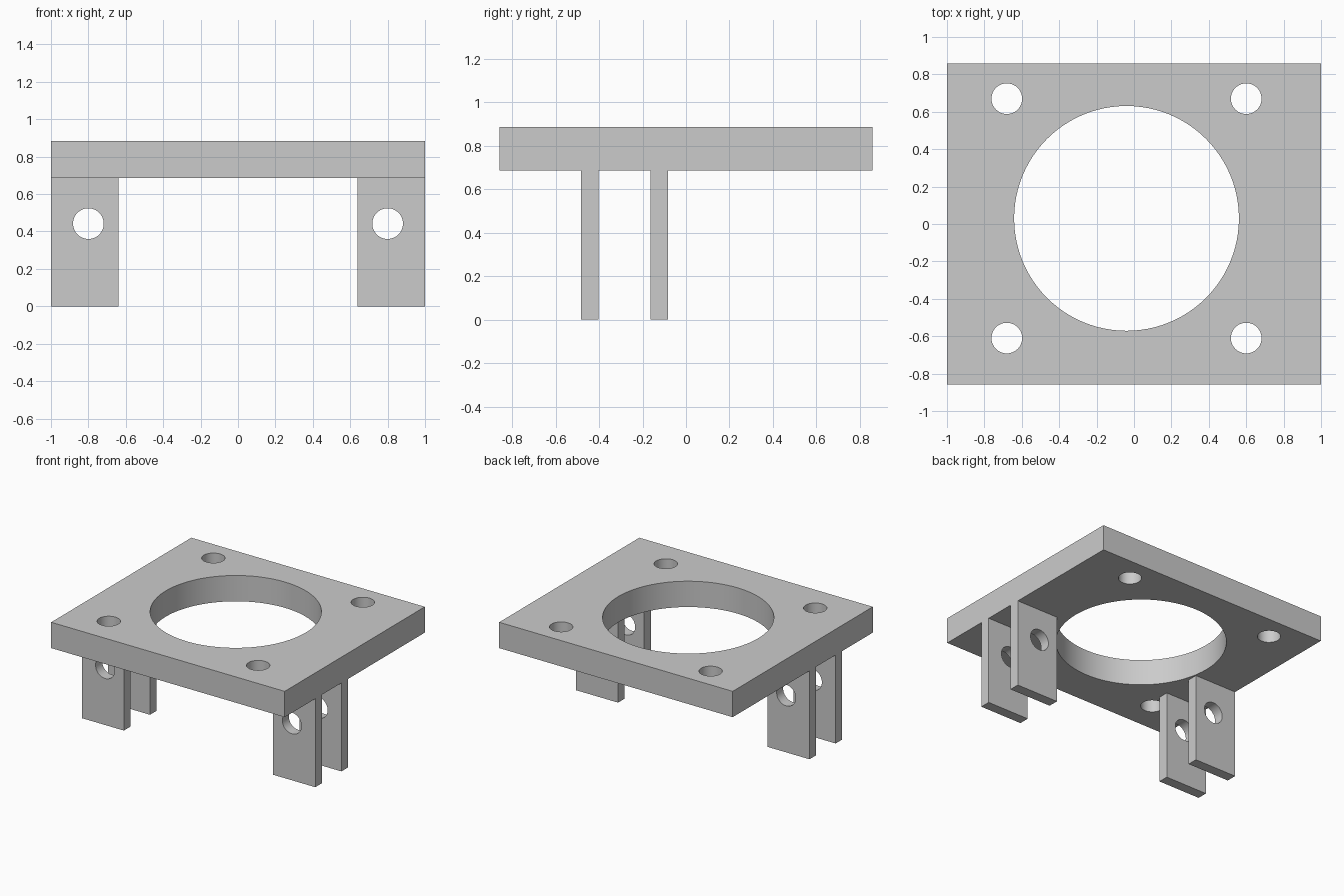
import bpy
from math import cos, sin, tau, radians

default = bpy.data.objects.get("Cube")
if default:
    bpy.data.objects.remove(default, do_unlink=True)

grey = bpy.data.materials.new("plain grey")
grey.use_nodes = True
colour = (0.6, 0.6, 0.6, 1)
grey.diffuse_color = colour
grey.node_tree.nodes["Principled BSDF"].inputs["Base Color"].default_value = colour


def circle(cx, cy, r, sides):
    return [(cx + r * cos(tau * i / sides), cy + r * sin(tau * i / sides))
            for i in range(sides)]


def rectangle(x0, x1, y0, y1):
    return [(x0, y0), (x1, y0), (x1, y1), (x0, y1)]


def drilled_slab(name, outlines, thickness, location, tilt=0):
    """Extrude a flat outline with holes, centred on its thickness."""
    curve = bpy.data.curves.new(name, "CURVE")
    curve.dimensions = "2D"
    curve.fill_mode = "BOTH"
    curve.extrude = thickness / 2
    for points in outlines:
        spline = curve.splines.new("POLY")
        spline.points.add(len(points) - 1)
        for point, (x, y) in zip(spline.points, points):
            point.co = (x, y, 0, 1)
        spline.use_cyclic_u = True
    slab = bpy.data.objects.new(name, curve)
    bpy.context.collection.objects.link(slab)
    slab.location = location
    slab.rotation_euler.x = radians(tilt)
    curve.materials.append(grey)
    bpy.ops.object.select_all(action="DESELECT")
    slab.select_set(True)
    bpy.context.view_layer.objects.active = slab
    bpy.ops.object.convert(target="MESH")
    bpy.ops.object.shade_smooth_by_angle(angle=radians(30))


# Mounting plate: large opening with four bolt holes around it
TOP, UNDERSIDE = 0.885, 0.685
cx, cy, spacing, bolt_r = -0.04, 0.03, 0.64, 0.082
plate = [rectangle(-1, 1, -0.857, 0.857), circle(cx, cy, 0.601, 96)]
for sx in (-1, 1):
    for sy in (-1, 1):
        plate.append(circle(cx + sx * spacing, cy + sy * spacing, bolt_r, 48))
drilled_slab("mounting_plate", plate, TOP - UNDERSIDE,
             (0, 0, (TOP + UNDERSIDE) / 2))

# Two pairs of hinge lugs, each with a pin hole
for side, x in (("left", 0.82), ("right", -0.82)):
    hole_x = -0.02 if x > 0 else 0.02
    lug = [rectangle(-0.18, 0.18, 0, UNDERSIDE),
           circle(hole_x, 0.442, bolt_r, 48)]
    for row, y in (("front", -0.443), ("back", -0.123)):
        drilled_slab(f"{side}_{row}_lug", lug, 0.08, (x, y, 0), tilt=90)
